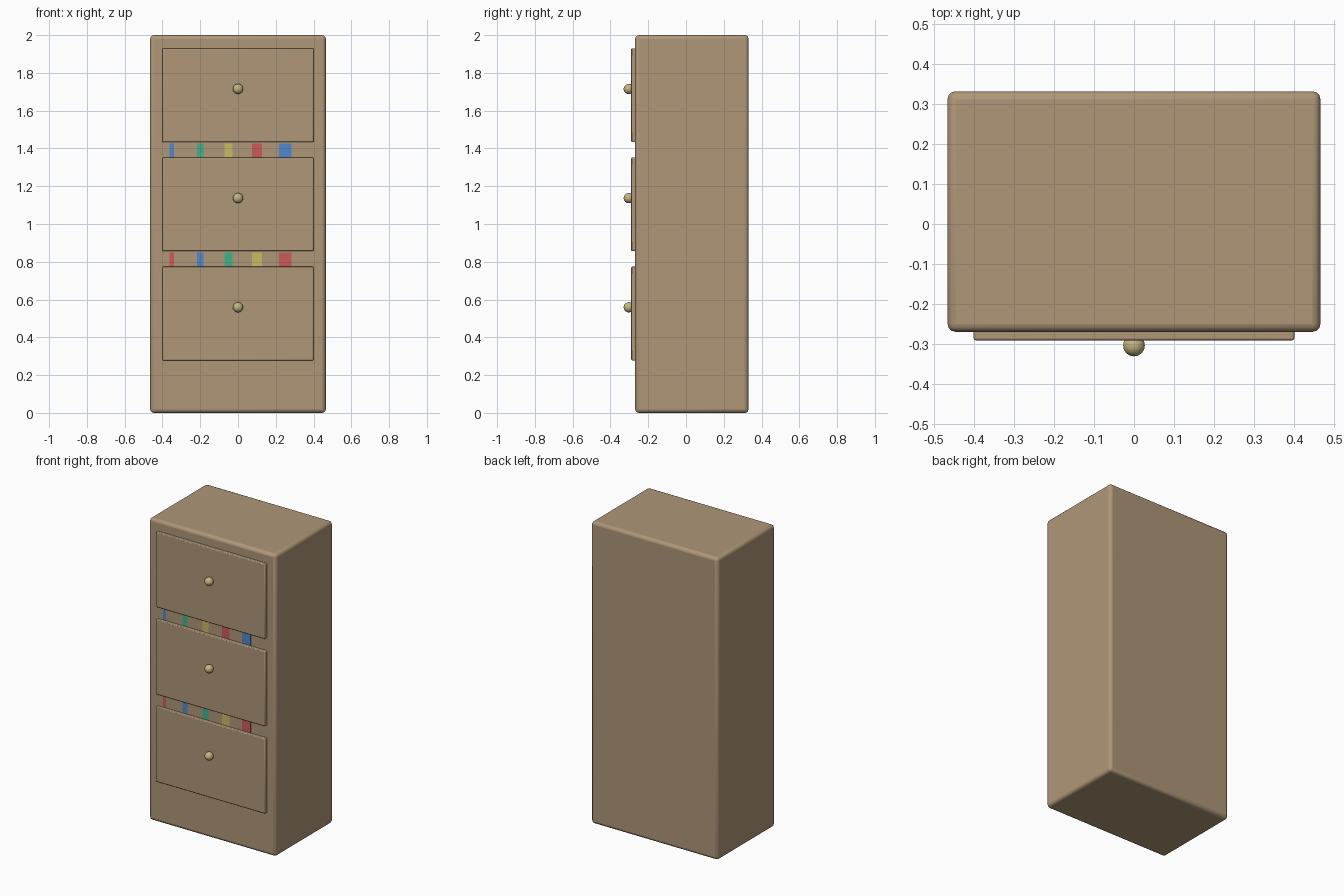
import bpy
from math import radians

if "Cube" in bpy.data.objects:
    bpy.data.objects.remove(bpy.data.objects["Cube"])


def material(name, rgb):
    m = bpy.data.materials.new(name)
    m.diffuse_color = (*rgb, 1)
    m.use_nodes = True
    m.node_tree.nodes["Principled BSDF"].inputs["Base Color"].default_value = m.diffuse_color
    return m


def smooth(ob):
    bpy.context.view_layer.objects.active = ob
    ob.select_set(True)
    bpy.ops.object.shade_smooth_by_angle(angle=radians(30))


def box(name, x, y, z, mat, bevel=0, segments=2):
    """Box spanning the given (min, max) ranges, with optional rounded edges."""
    spans = (x, y, z)
    bpy.ops.mesh.primitive_cube_add(size=1, location=[(a + b) / 2 for a, b in spans])
    ob = bpy.context.object
    ob.name = name
    ob.scale = [b - a for a, b in spans]
    bpy.ops.object.transform_apply(location=False, rotation=False, scale=True)
    ob.data.materials.append(mat)
    if bevel:
        mod = ob.modifiers.new("rounded_edges", "BEVEL")
        mod.width = bevel
        mod.segments = segments
        smooth(ob)
    return ob


wood = material("tan_paint", (0.43, 0.31, 0.19))
brass = material("brass", (0.55, 0.47, 0.22))
tab_mats = [
    material("tab_red", (0.6, 0.1, 0.1)),
    material("tab_blue", (0.08, 0.25, 0.6)),
    material("tab_green", (0.05, 0.45, 0.25)),
    material("tab_yellow", (0.6, 0.5, 0.12)),
]

# Cabinet body
FRONT = -0.269
box("cabinet_body", (-0.465, 0.465), (FRONT, 0.331), (0, 2), wood, 0.02, 3)

for i in range(3):
    base = 0.278 + 0.578 * i
    # Drawer front
    box(f"drawer_front_{i + 1}", (-0.4, 0.4), (-0.29, FRONT + 0.02),
        (base, base + 0.496), wood, 0.005)

    # Round knob
    bpy.ops.mesh.primitive_uv_sphere_add(
        segments=24, ring_count=16, radius=0.027, location=(0, -0.303, base + 0.281))
    knob = bpy.context.object
    knob.name = f"knob_{i + 1}"
    knob.data.materials.append(brass)
    smooth(knob)

    # Folder tabs, flush with the body in the gap above each lower drawer
    if i < 2:
        for j in range(5):
            x = -0.35 + 0.15 * j
            w = 0.012 + 0.005 * j
            box(f"folder_tab_{i + 1}_{j + 1}", (x - w, x + w),
                (FRONT - 0.0004, FRONT + 0.02), (base + 0.49, base + 0.57),
                tab_mats[(i + j) % 4])
